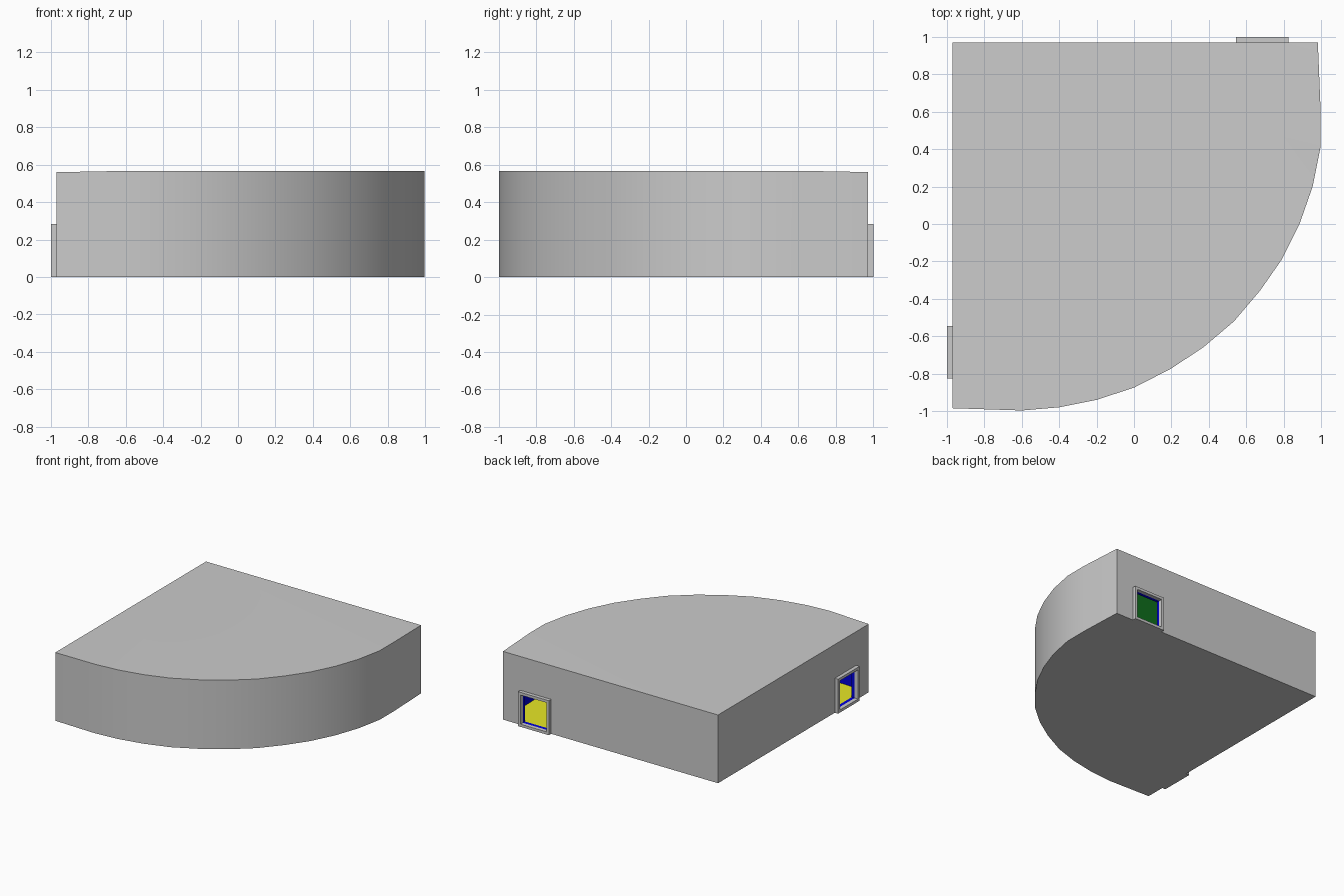
import bpy, bmesh
from mathutils import Vector, Matrix

if "Cube" in bpy.data.objects:
    bpy.data.objects.remove(bpy.data.objects["Cube"])

# Shared materials: slot 0 grey outside, then room colours
def mat(name, rgb):
    m = bpy.data.materials.new(name)
    m.diffuse_color = (*rgb, 1)
    m.use_nodes = True
    m.node_tree.nodes["Principled BSDF"].inputs["Base Color"].default_value = m.diffuse_color
    return m

MATS = [mat("outer_grey", (0.6, 0.6, 0.6)), mat("wall_blue", (0.0, 0.0, 0.7)),
        mat("floor_yellow", (0.8, 0.8, 0.02)), mat("ceiling_green", (0.02, 0.65, 0.05))]

# Plan outline, anticlockwise: two straight walls and one curved wall
W = 0.97
PLAN = [(-W, W), (-W, -0.985), (-0.6, -0.997), (-0.4, -0.98), (-0.2, -0.94), (0, -0.875),
        (0.195, -0.775), (0.37, -0.66), (0.535, -0.52), (0.675, -0.355), (0.79, -0.19),
        (0.885, 0), (0.955, 0.2), (0.997, 0.41), (0.998, 0.6), (0.983, W)]

def inset(points, d):
    pts = [Vector(p) for p in points]
    out = []
    for i, p in enumerate(pts):
        a = (p - pts[i - 1]).normalized()
        b = (pts[(i + 1) % len(pts)] - p).normalized()
        na, nb = Vector((-a.y, a.x)), Vector((-b.y, b.x))
        out.append(p + (na + nb) * d / (1 + na.dot(nb)))
    return out

def link(name, bm):
    me = bpy.data.meshes.new(name)
    bmesh.ops.recalc_face_normals(bm, faces=bm.faces)
    bm.to_mesh(me)
    bm.free()
    for m in MATS:
        me.materials.append(m)
    ob = bpy.data.objects.new(name, me)
    bpy.context.collection.objects.link(ob)
    return ob

def prism(name, plan, z0, tops, slots):
    bm = bmesh.new()
    lo = [bm.verts.new((p[0], p[1], z0)) for p in plan]
    hi = [bm.verts.new((p[0], p[1], z)) for p, z in zip(plan, tops)]
    side, floor, ceiling = slots
    for i in range(len(plan)):
        j = (i + 1) % len(plan)
        bm.faces.new((lo[i], lo[j], hi[j], hi[i])).material_index = side
    bm.faces.new(lo[::-1]).material_index = floor
    top = bm.faces.new(hi)
    top.material_index = ceiling
    bmesh.ops.triangulate(bm, faces=[top])
    return link(name, bm)

def box(name, lo, hi, slot=0, flip=False):
    bm = bmesh.new()
    bmesh.ops.create_cube(bm, size=1)
    lo, hi = Vector(lo), Vector(hi)
    for v in bm.verts:
        v.co = [l + (c + 0.5) * (h - l) for l, h, c in zip(lo, hi, v.co)]
    for f in bm.faces:
        f.material_index = slot
    if flip:
        bm.transform(FLIP)
    return link(name, bm)

# Mirror across the diagonal: (x, y) -> (-y, -x)
FLIP = Matrix(((0, -1, 0, 0), (-1, 0, 0, 0), (0, 0, 1, 0), (0, 0, 0, 1)))

# Building block, its roof dropping slightly at the three straight-wall corners
n = len(PLAN)
tops = [0.56 if i in (0, 1, n - 1) else 0.567 for i in range(n)]
building = prism("building", PLAN, 0, tops, (0, 0, 0))

# Hollow room and the two door passages
X0, X1, H, BAR = 0.545, 0.825, 0.283, 0.022
room_plan = inset(PLAN, 0.027)
cutters = [prism("room_cutter", room_plan, BAR - 0.004, [0.54] * n, (1, 2, 3))]
for flip in (False, True):
    cutters.append(box("passage_cutter", (X0 + BAR, W - 0.06, BAR),
                       (X1 - BAR, W + 0.02, H - BAR), 1, flip))
for c in cutters:
    c.hide_render = True
    mod = building.modifiers.new("cut", 'BOOLEAN')
    mod.object = c
    mod.operation = 'DIFFERENCE'
    mod.solver = 'EXACT'

bpy.ops.object.select_all(action='DESELECT')
building.select_set(True)
bpy.context.view_layer.objects.active = building
bpy.ops.object.convert(target='MESH')
for c in cutters:
    bpy.data.objects.remove(c)
bpy.ops.object.shade_smooth_by_angle(angle=0.5)

# Square door frames standing out from the straight walls
def frame(name, flip):
    bm = bmesh.new()
    rings = []
    for y in (W, 1.0):
        for b in (0, BAR):
            rings.append([bm.verts.new((x, y, z)) for x, z in
                          ((X0 + b, b), (X1 - b, b), (X1 - b, H - b), (X0 + b, H - b))])
    back_out, back_in, front_out, front_in = rings
    for a, b in ((back_out, front_out), (front_out, front_in),
                 (front_in, back_in), (back_in, back_out)):
        for i in range(4):
            j = (i + 1) % 4
            bm.faces.new((a[i], a[j], b[j], b[i]))
    if flip:
        bm.transform(FLIP)
    return link(name, bm)

frame("back_door_frame", False)
frame("left_door_frame", True)
